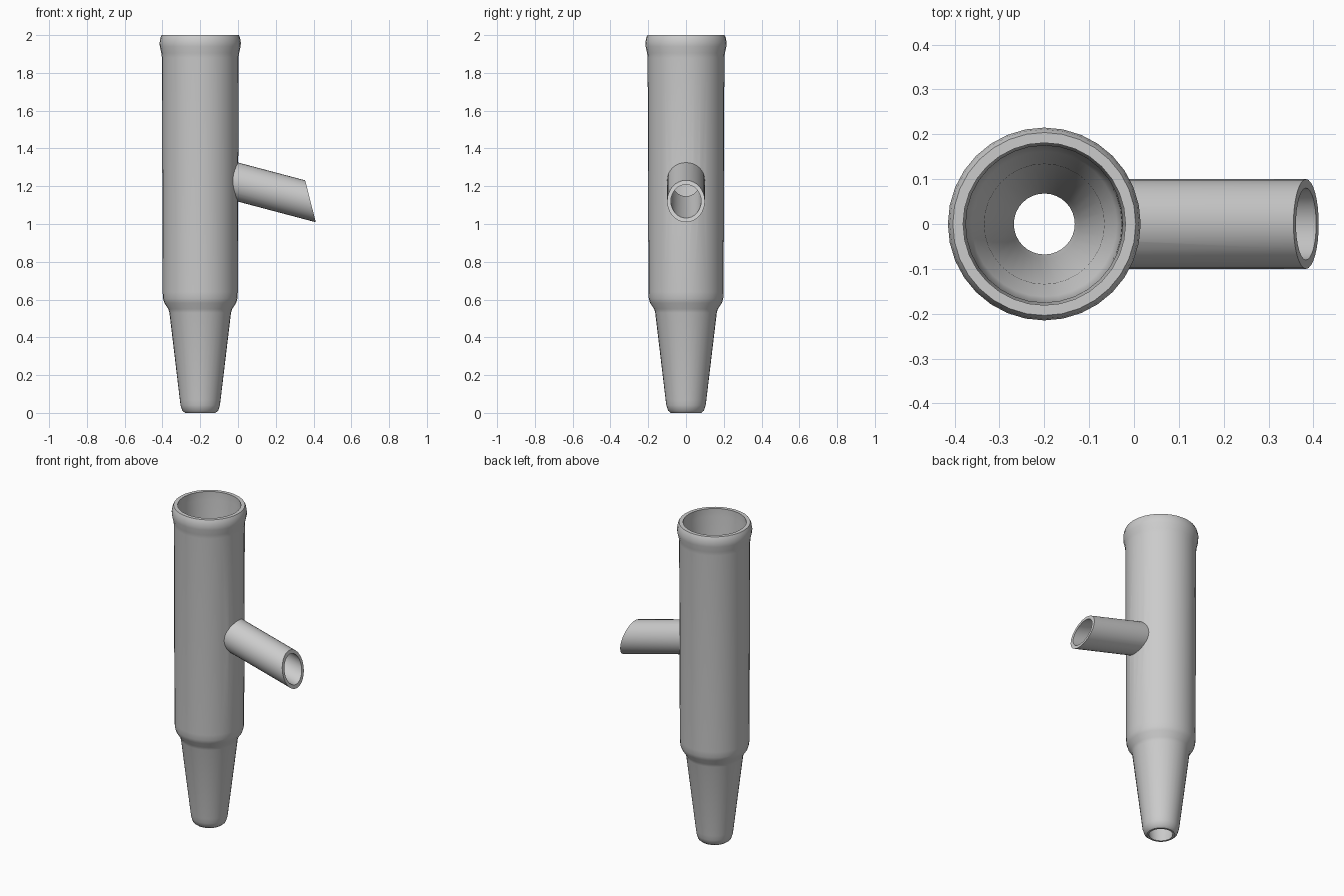
import bpy, bmesh, math
from mathutils import Vector

if "Cube" in bpy.data.objects:
    bpy.data.objects.remove(bpy.data.objects["Cube"])

AXIS_X = -0.2
SLOPE = math.atan(0.265)


def make_object(name, rings):
    """Skin a stack of closed rings and cap both ends."""
    bm = bmesh.new()
    loops = [[bm.verts.new(p) for p in ring] for ring in rings]
    n = len(loops[0])
    for a, b in zip(loops, loops[1:]):
        for i in range(n):
            j = (i + 1) % n
            bm.faces.new((a[i], a[j], b[j], b[i]))
    bm.faces.new(loops[0])
    bm.faces.new(loops[-1])
    bmesh.ops.recalc_face_normals(bm, faces=bm.faces)
    mesh = bpy.data.meshes.new(name)
    bm.to_mesh(mesh)
    bm.free()
    obj = bpy.data.objects.new(name, mesh)
    bpy.context.collection.objects.link(obj)
    return obj


def lathe(name, profile, sides=32):
    angles = [2 * math.pi * i / sides for i in range(sides)]
    return make_object(name, [[(AXIS_X + r * math.cos(a), r * math.sin(a), z)
                               for a in angles] for r, z in profile])


def slanted_rod(name, radius, overshoot=0.0, sides=32):
    """Downward sloping rod from the body axis to the slanted tip plane."""
    along = Vector((math.cos(SLOPE), 0, -math.sin(SLOPE)))
    up = Vector((math.sin(SLOPE), 0, math.cos(SLOPE)))
    start = Vector((AXIS_X, 0, 1.222 + 0.265 * 0.2))
    tip, normal = Vector((0.355, 0, 1.233)), Vector((0.228, 0, 0.058))
    near, far = [], []
    for i in range(sides):
        a = 2 * math.pi * i / sides
        p = start + up * radius * math.cos(a) + Vector((0, radius * math.sin(a), 0))
        near.append(p)
        far.append(p + along * ((tip - p).dot(normal) / along.dot(normal) + overshoot))
    return make_object(name, [near, far])


def combine(target, other, operation):
    mod = target.modifiers.new(operation, 'BOOLEAN')
    mod.operation, mod.object, mod.solver = operation, other, 'EXACT'
    bpy.context.view_layer.objects.active = target
    bpy.ops.object.modifier_apply(modifier=mod.name)
    bpy.data.objects.remove(other)


# Outer shell: tapered foot, straight barrel, flared rim
body = lathe("spouted_tube", [
    (0.080, 0), (0.095, 0.012), (0.104, 0.04), (0.108, 0.07), (0.163, 0.53),
    (0.169, 0.55), (0.190, 0.582), (0.197, 0.605), (0.199, 0.64), (0.203, 1.88),
    (0.206, 1.905), (0.214, 1.94), (0.215, 1.96), (0.211, 1.985), (0.204, 2.0)])

# Side spout
combine(body, slanted_rod("spout", 0.1), 'UNION')

# Hollow interior, open at both ends
combine(body, lathe("cavity", [
    (0.068, -0.1), (0.068, 0.0), (0.078, 0.06), (0.134, 0.54), (0.162, 0.585),
    (0.171, 0.62), (0.175, 1.88), (0.182, 1.95), (0.181, 2.0), (0.181, 2.1)]), 'DIFFERENCE')

# Bore through the spout
combine(body, slanted_rod("bore", 0.08, 0.1), 'DIFFERENCE')

body.select_set(True)
bpy.context.view_layer.objects.active = body
bpy.ops.object.shade_smooth_by_angle(angle=math.radians(35))
